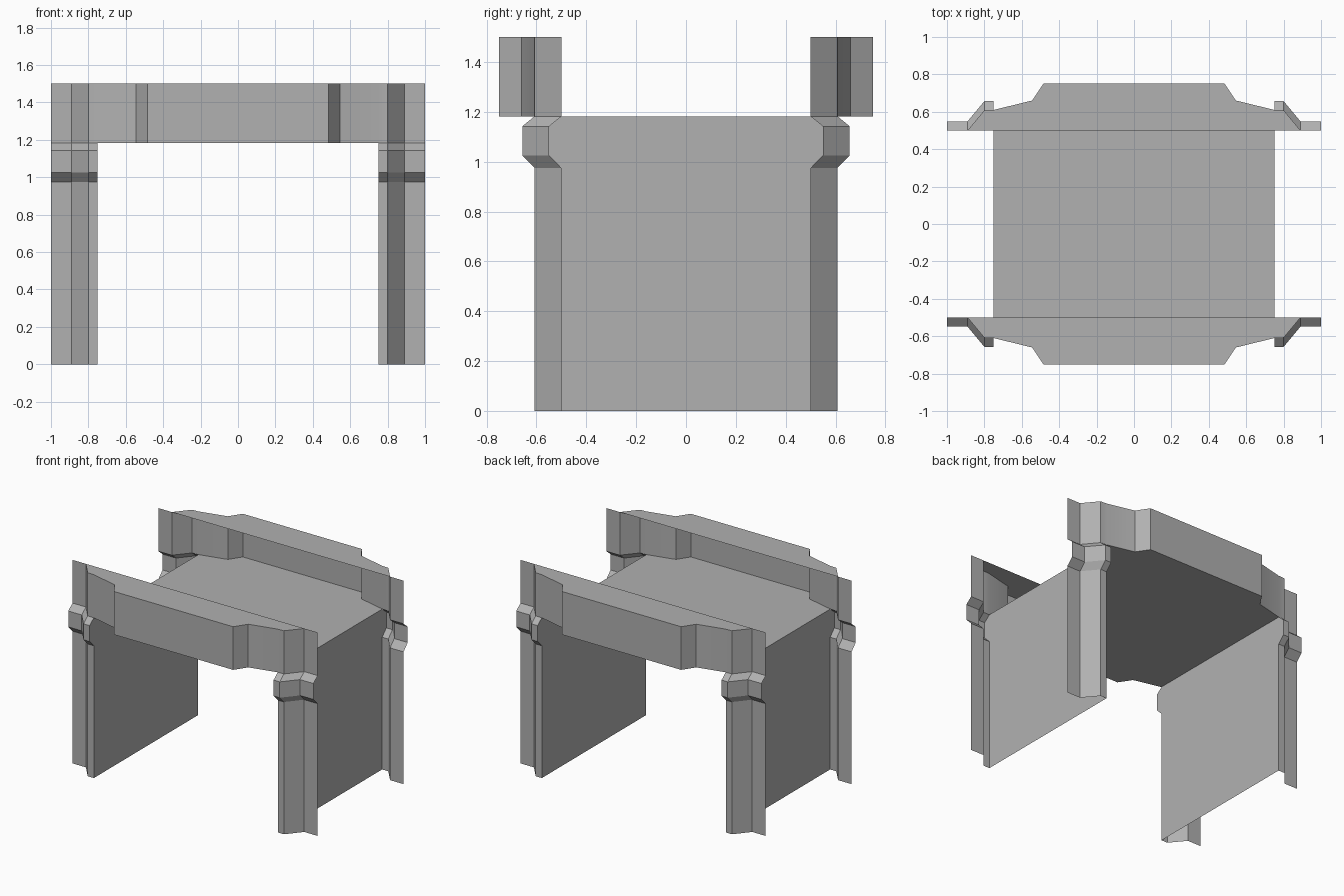
import bpy
import bmesh
import math

if "Cube" in bpy.data.objects:
    bpy.data.objects.remove(bpy.data.objects["Cube"])

ROOF_Z, TOP_Z = 1.182, 1.5
INNER_Y = -0.5

# Plan outlines of the front right quarter, from the centre outwards (x, y)
FASCIA = [(0, -0.75), (0.485, -0.75), (0.545, -0.66), (0.75, -0.61),
          (0.8, -0.608), (0.89, -0.5), (1, -0.5)]
POST = [(0.75, -0.608), (0.8, -0.608), (0.89, -0.5), (1, -0.5)]
# Post heights and how far the collar pushes forward at each (z, offset)
COLLAR = [(0, 0), (0.975, 0), (1.025, 0.049), (1.142, 0.049), (ROOF_Z, 0)]

# Mid grey shared by all parts
grey = bpy.data.materials.new("mid_grey")
grey.diffuse_color = (0.44, 0.44, 0.44, 1)
grey.use_nodes = True
grey.node_tree.nodes["Principled BSDF"].inputs["Base Color"].default_value = grey.diffuse_color


def sheet(name, rows, smooth=False):
    """Skin rows of points into a surface and mirror it to all four quarters."""
    bm = bmesh.new()
    grid = [[bm.verts.new(p) for p in row] for row in rows]
    for low, high in zip(grid, grid[1:]):
        for i in range(len(low) - 1):
            bm.faces.new((low[i], low[i + 1], high[i + 1], high[i]))
    bmesh.ops.remove_doubles(bm, verts=bm.verts, dist=1e-4)
    mesh = bpy.data.meshes.new(name)
    bm.to_mesh(mesh)
    bm.free()
    mesh.materials.append(grey)
    obj = bpy.data.objects.new(name, mesh)
    bpy.context.collection.objects.link(obj)
    mirror = obj.modifiers.new("mirror", 'MIRROR')
    mirror.use_axis = (True, True, False)
    if smooth:
        bpy.ops.object.select_all(action='DESELECT')
        obj.select_set(True)
        bpy.context.view_layer.objects.active = obj
        bpy.ops.object.shade_smooth_by_angle(angle=math.radians(20))
    return obj


# Corner posts with the collar near the top
sheet("corner_posts", [[(x, y - d, z) for x, y in POST] for z, d in COLLAR])

# Side walls, their ends following the post collars
sheet("side_walls", [[(0.75, POST[0][1] - d, z), (0.75, 0, z)] for z, d in COLLAR])

# Stepped fascia bands, open towards the roof
sheet("fascia_bands", [[(x, y, z) for x, y in FASCIA] for z in (ROOF_Z, TOP_Z)], smooth=True)

# Flat caps over the fascia bands
sheet("fascia_caps", [[(x, y, TOP_Z) for x, y in FASCIA[:6]],
                      [(x, INNER_Y, TOP_Z) for x, y in FASCIA[:6]]])

# Roof deck reaching into both fascia bands
sheet("roof_deck", [[(x, y, ROOF_Z) for x, y in FASCIA[:4]],
                    [(x, 0, ROOF_Z) for x, y in FASCIA[:4]]])
